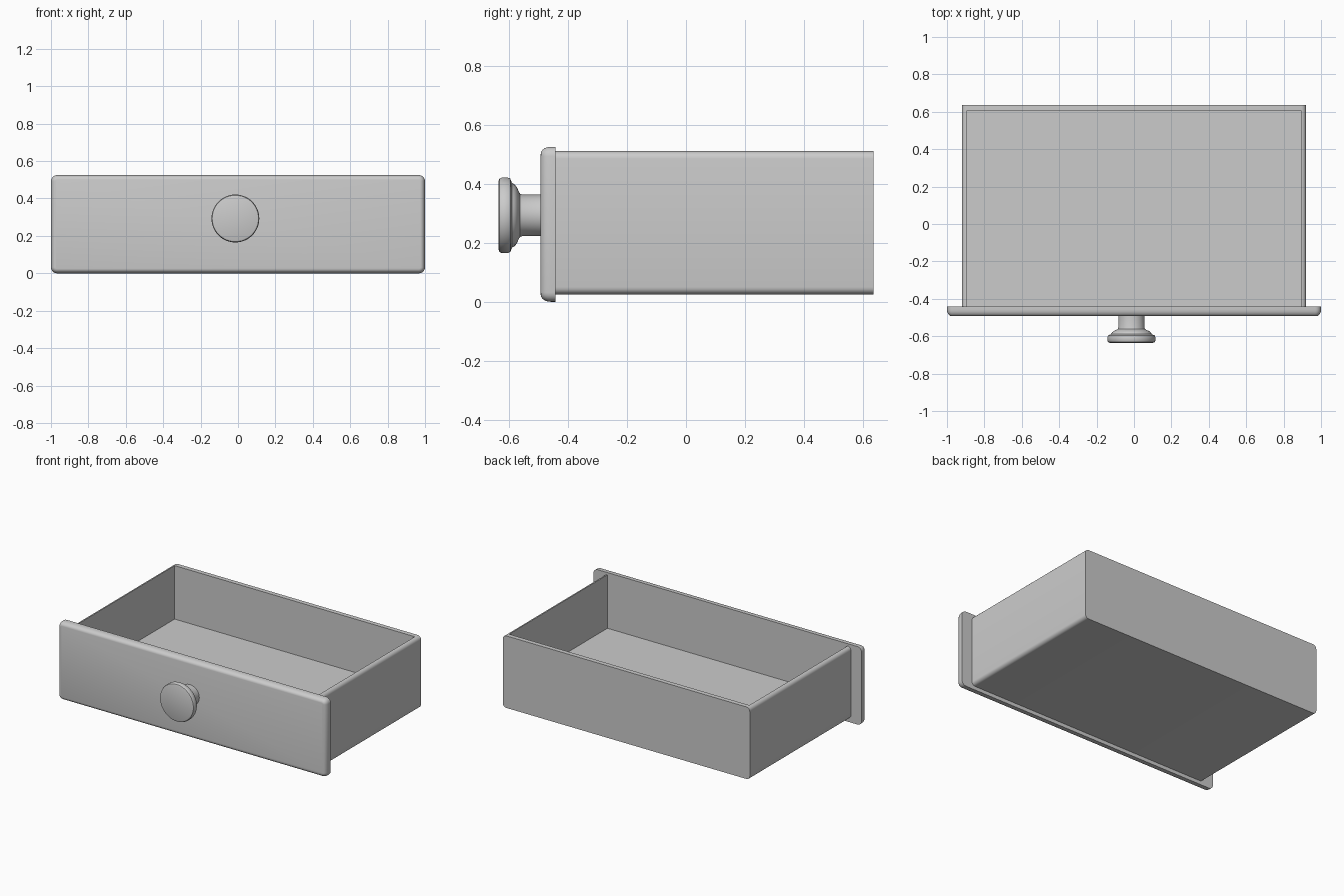
import bpy, bmesh, math

if "Cube" in bpy.data.objects:
    bpy.data.objects.remove(bpy.data.objects["Cube"])

def rounded_rect(x, z0, z1, r, seg=5):
    """Outline in x/z, centred on x = 0."""
    pts = []
    for k, (cx, cz) in enumerate([(x - r, z1 - r), (-x + r, z1 - r),
                                  (-x + r, z0 + r), (x - r, z0 + r)]):
        for i in range(seg + 1):
            a = math.pi / 2 * (k + i / seg)
            pts.append((cx + r * math.cos(a), cz + r * math.sin(a)))
    return pts

def loft(name, rings):
    """Closed solid through (y, outline) rings."""
    bm = bmesh.new()
    loops = [[bm.verts.new((x, y, z)) for x, z in pts] for y, pts in rings]
    for a, b in zip(loops, loops[1:]):
        n = len(a)
        for i in range(n):
            j = (i + 1) % n
            bm.faces.new((a[i], a[j], b[j], b[i]))
    bm.faces.new(loops[0])
    bm.faces.new(loops[-1])
    bmesh.ops.recalc_face_normals(bm, faces=bm.faces)
    me = bpy.data.meshes.new(name)
    bm.to_mesh(me)
    bm.free()
    ob = bpy.data.objects.new(name, me)
    bpy.context.collection.objects.link(ob)
    return ob

def activate(ob):
    bpy.ops.object.select_all(action='DESELECT')
    ob.select_set(True)
    bpy.context.view_layer.objects.active = ob

def smooth(ob):
    activate(ob)
    bpy.ops.object.shade_smooth_by_angle(angle=math.radians(35))

# Drawer box: rounded long edges, hollowed from above, open behind the front panel
outline = rounded_rect(0.92, 0.025, 0.51, 0.025)
box = loft("drawer_box", [(-0.445, outline), (0.635, outline)])
hollow = [(-0.895, 0.15), (0.895, 0.15), (0.895, 0.7), (-0.895, 0.7)]
cutter = loft("hollow_cutter", [(-0.6, hollow), (0.604, hollow)])
cutter.hide_render = True
mod = box.modifiers.new("hollow", 'BOOLEAN')
mod.operation = 'DIFFERENCE'
mod.solver = 'EXACT'
mod.object = cutter
activate(box)
bpy.ops.object.modifier_apply(modifier=mod.name)
bpy.data.objects.remove(cutter)
smooth(box)

# Front panel: rounded corners and a rounded front edge
rings = [(-0.442, rounded_rect(1, 0, 0.525, 0.032))]
for i in range(6):
    a = math.pi / 2 * i / 5
    d = 0.024 * (1 - math.cos(a))
    rings.append((-0.458 - 0.034 * math.sin(a),
                  rounded_rect(1 - d, d, 0.525 - d, 0.032 - d)))
smooth(loft("front_panel", rings))

# Turned knob: (radius, y) profile
profile = [(0.116, -0.635), (0.124, -0.632), (0.128, -0.624), (0.128, -0.604),
           (0.124, -0.595), (0.116, -0.592), (0.109, -0.589), (0.104, -0.58),
           (0.094, -0.572), (0.081, -0.567), (0.073, -0.562), (0.07, -0.553),
           (0.07, -0.48)]
SIDES = 48
knob = loft("knob", [(y, [(-0.014 + r * math.cos(2 * math.pi * i / SIDES),
                           0.293 + r * math.sin(2 * math.pi * i / SIDES))
                          for i in range(SIDES)]) for r, y in profile])
smooth(knob)
